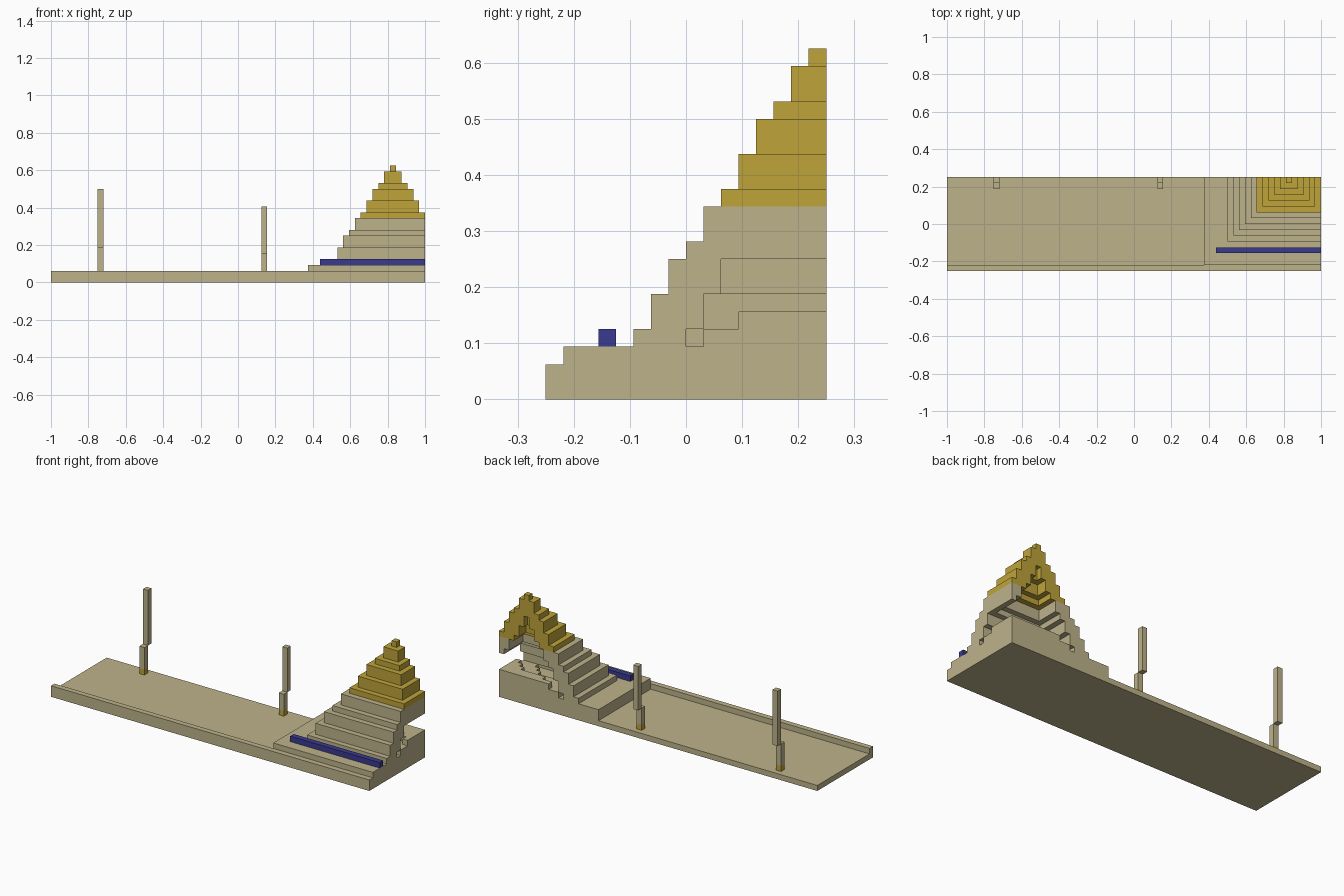
import bpy
import bmesh

U = 1 / 32  # one block

cube = bpy.data.objects.get("Cube")
if cube:
    bpy.data.objects.remove(cube, do_unlink=True)


def make_material(name, rgb):
    mat = bpy.data.materials.new(name)
    mat.use_nodes = True
    mat.diffuse_color = (*rgb, 1)
    mat.node_tree.nodes["Principled BSDF"].inputs["Base Color"].default_value = (*rgb, 1)
    return mat


SAND = make_material("sandstone", (0.51, 0.45, 0.26))
GOLD = make_material("gold", (0.52, 0.37, 0.042))
BLUE = make_material("blue", (0.042, 0.042, 0.28))


def prism(name, outline, z0, z1, mat):
    """Raise a plan outline, measured in blocks, from z0 to z1."""
    bm = bmesh.new()
    base = bm.faces.new([bm.verts.new((x * U, y * U, z0 * U)) for x, y in outline])
    top = bmesh.ops.extrude_face_region(bm, geom=[base])["geom"]
    verts = [g for g in top if isinstance(g, bmesh.types.BMVert)]
    bmesh.ops.translate(bm, verts=verts, vec=(0, 0, (z1 - z0) * U))
    bmesh.ops.recalc_face_normals(bm, faces=bm.faces)
    mesh = bpy.data.meshes.new(name)
    bm.to_mesh(mesh)
    bm.free()
    mesh.materials.append(mat)
    obj = bpy.data.objects.new(name, mesh)
    bpy.context.collection.objects.link(obj)
    return obj


def box(name, x0, x1, y0, y1, z0, z1, mat=SAND):
    return prism(name, [(x0, y0), (x1, y0), (x1, y1), (x0, y1)], z0, z1, mat)


BACK, END = 8, 32

# Ground, front curb and the platform under the pyramid
box("ground", -END, END, -7, BACK, 0, 1)
box("front_curb", -END, END, -8, -7, 0, 2)
box("platform", 12, END, -7, BACK, 1, 3)
box("water_channel", 14, END, -5, -4, 3, 4, BLUE)

# Posts: gold foot, lower shaft, and an upper shaft set one block back
for side, x, joint, top in (("right", -24, 6, 16), ("left", 4, 5, 13)):
    box(side + "_post_foot", x, x + 1, 6, 7, 1, 2, GOLD)
    box(side + "_post_lower", x, x + 1, 6, 7, 2, joint)
    box(side + "_post_upper", x, x + 1, 7, 8, joint, top)


def tier_bounds(i):
    return 26 - i, min(27 + i, END), 7 - i


# Hollow half pyramid: each tier is open at the back, walls three blocks thick
WALL = 3
floors = [20, 19, 17, 16, 14, 12, 11, 9, 8, 6, 4, 3]
for i, (z1, z0) in enumerate(zip(floors, floors[1:])):
    x0, x1, y = tier_bounds(i)
    outline = [(x0, BACK), (x0, y), (x1, y)]
    if i < WALL:
        outline += [(x1, BACK)]
    else:
        a, b, c = tier_bounds(i - WALL)
        if b < END:
            outline += [(x1, BACK), (b, BACK)]
        outline += [(b, c), (a, c), (a, BACK)]
    prism(f"pyramid_tier_{i + 1}", outline, z0, z1, GOLD if z0 >= 11 else SAND)


# Stepped mound inside the pyramid
def mound(name, corners, z0, z1):
    outline = [(END, BACK), (END, corners[0][1])]
    for (x, y), (_, following) in zip(corners, corners[1:] + [(0, BACK)]):
        outline += [(x, y), (x, following)]
    prism(name, outline, z0, z1, SAND)


steps = [(31, 3), (30, 4), (29, 5), (24, 6), (22, 7)]
mound("mound_upper", steps, 4, 5)
mound("mound_lower", [(x - 2, y - 2) for x, y in steps[:-1]] + [(21, 5), (20, 6)], 3, 4)
